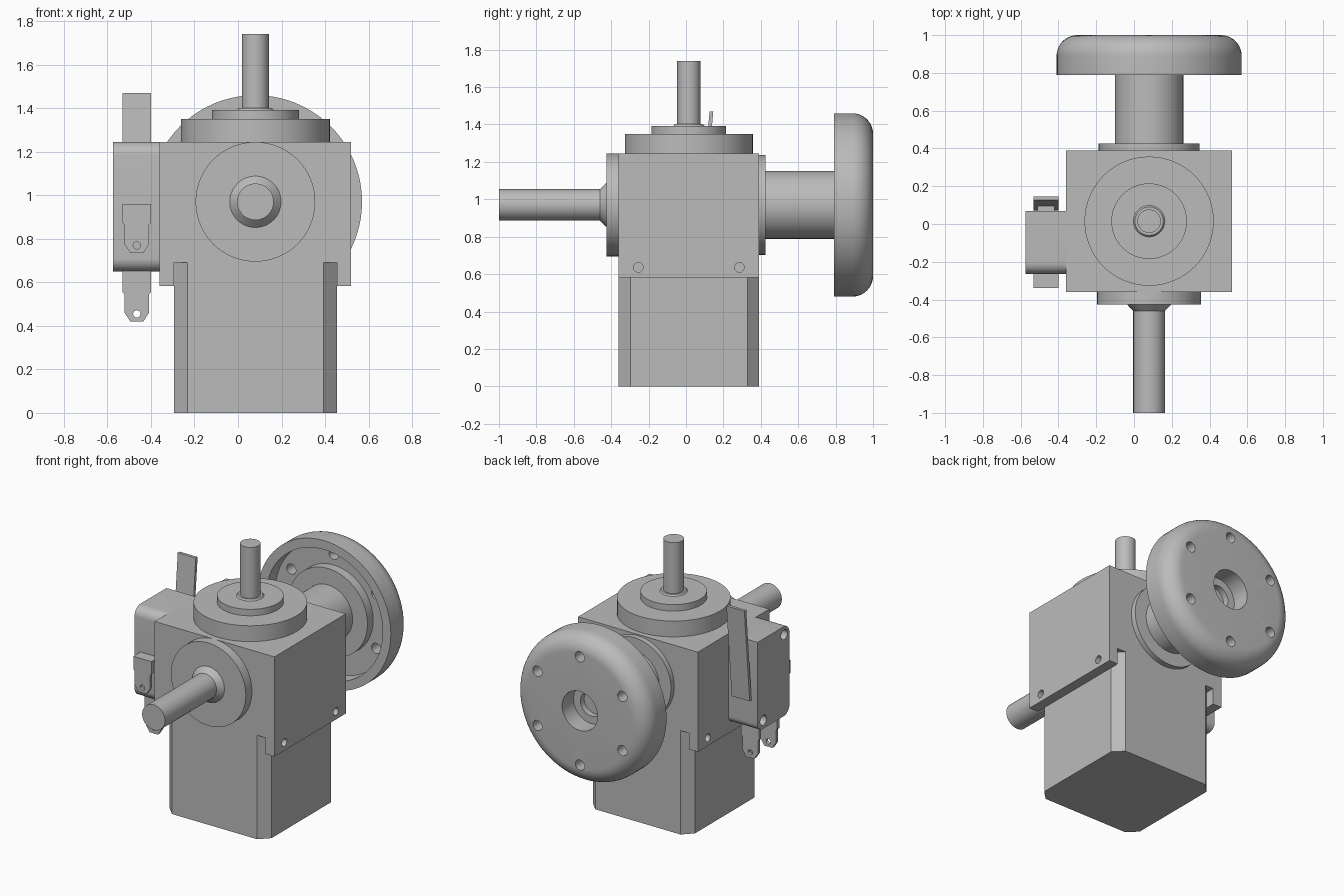
import bpy, bmesh, math
from mathutils import Vector, Matrix

if "Cube" in bpy.data.objects:
    bpy.data.objects.remove(bpy.data.objects["Cube"], do_unlink=True)

grey = bpy.data.materials.new("machine grey")
grey.use_nodes = True
grey.diffuse_color = (0.5, 0.5, 0.5, 1)
grey.node_tree.nodes["Principled BSDF"].inputs["Base Color"].default_value = (0.5, 0.5, 0.5, 1)

CX, CY, CZ = 0.08, 0.015, 0.97   # where the shaft axes cross


def place(axis, a, b, h):
    """Turn section coordinates a, b and a distance h along an axis into a point."""
    return {"x": Vector((h, a, b)), "y": Vector((a, h, b)), "z": Vector((a, b, h))}[axis]


def finish(name, bm):
    bmesh.ops.recalc_face_normals(bm, faces=bm.faces)
    mesh = bpy.data.meshes.new(name)
    bm.to_mesh(mesh)
    bm.free()
    mesh.materials.append(grey)
    ob = bpy.data.objects.new(name, mesh)
    bpy.context.collection.objects.link(ob)
    return ob


def prism(name, axis, points, lo, hi):
    bm = bmesh.new()
    face = bm.faces.new([bm.verts.new(place(axis, a, b, lo)) for a, b in points])
    out = bmesh.ops.extrude_face_region(bm, geom=[face])["geom"]
    moved = [v for v in out if isinstance(v, bmesh.types.BMVert)]
    bmesh.ops.translate(bm, verts=moved, vec=place(axis, 0, 0, hi - lo))
    return finish(name, bm)


def box(name, x, y, z):
    return prism(name, "z", [(x[0], y[0]), (x[1], y[0]), (x[1], y[1]), (x[0], y[1])], *z)


def lathe(name, axis, centre, profile, closed=False, steps=64):
    """Revolve (radius, distance) points about an axis through centre."""
    bm = bmesh.new()
    vs = [bm.verts.new(place(axis, centre[0] + r, centre[1], h)) for r, h in profile]
    pairs = list(zip(vs, vs[1:])) + ([(vs[-1], vs[0])] if closed else [])
    edges = [bm.edges.new(p) for p in pairs]
    bmesh.ops.spin(bm, geom=vs + edges, cent=place(axis, *centre, 0),
                   axis=place(axis, 0, 0, 1), angle=2 * math.pi, steps=steps)
    bmesh.ops.remove_doubles(bm, verts=bm.verts, dist=0.0002)
    return finish(name, bm)


def rod(name, axis, centre, radius, lo, hi, steps=64):
    return lathe(name, axis, centre, [(0, lo), (radius, lo), (radius, hi), (0, hi)], steps=steps)


def cut(ob, cutters):
    for c in cutters:
        c.hide_render = True
        mod = ob.modifiers.new("cut", "BOOLEAN")
        mod.operation, mod.solver, mod.object = "DIFFERENCE", "EXACT", c
        bpy.context.view_layer.objects.active = ob
        bpy.ops.object.modifier_apply(modifier=mod.name)
        bpy.data.objects.remove(c, do_unlink=True)


def arc(a, b, r, start, end, n=8):
    angles = [math.radians(start + (end - start) * i / n) for i in range(n + 1)]
    return [(a + r * math.cos(t), b + r * math.sin(t)) for t in angles]


# Lower block with chamfered vertical corners
HX, HY, CH = 0.375, 0.375, 0.062
quarter = [(HX - CH, HY), (HX, HY - CH)]
outline = []
for sx, sy in ((1, 1), (1, -1), (-1, -1), (-1, 1)):
    corner = [(CX + sx * a, CY + sy * b) for a, b in quarter]
    outline += corner if sx * sy > 0 else corner[::-1]
prism("lower_block", "z", outline, 0, 0.6)

# Gear housing with corner reliefs and side screw holes
housing = box("housing", (-0.36, 0.52), (CY - HY, CY + HY), (0.583, 1.245))
cutters = []
for sx in (-1, 1):
    for sy in (-1, 1):
        e = 0.02
        tri = [(HX, HY - CH), (HX, HY + e), (HX - CH, HY + e), (HX - CH, HY)]
        cutters.append(prism("relief", "z", [(CX + sx * a, CY + sy * b) for a, b in tri], 0.5, 0.69))
        face = CX + sx * 0.44
        cutters.append(rod("screw_hole", "x", (CY + sy * 0.27, 0.636), 0.026,
                           face - 0.06, face + 0.06, 20))
cut(housing, cutters)

# Front flange and input shaft
rod("front_flange", "y", (CX, CZ), 0.275, -0.425, -0.34)
lathe("front_shaft", "y", (CX, CZ),
      [(0, -0.4), (0.118, -0.4), (0.118, -0.425), (0.084, -0.46), (0.084, -1), (0, -1)])

# Stepped top cover and vertical shaft
lathe("top_cover", "z", (CX, CY),
      [(0, 1.23), (0.342, 1.23), (0.342, 1.35), (0.2, 1.35), (0.2, 1.393),
       (0.083, 1.393), (0.075, 1.402), (0, 1.402)])
rod("top_shaft", "z", (CX, CY), 0.062, 1.38, 1.74)

# Rear flange and sleeve
rod("rear_flange", "y", (CX, CZ), 0.267, 0.37, 0.425)
rod("rear_sleeve", "y", (CX, CZ), 0.181, 0.4, 0.84)

# Rounded handwheel, hollow in front, with bolt circle
rim = arc(0.38, 0.89, 0.11, 0, 90, 10)
wheel = lathe("handwheel", "y", (CX, CZ),
              [(0.08, 0.83), (0.29, 0.83), (0.29, 0.89), (0.43, 0.89), (0.43, 0.79), (0.49, 0.79)]
              + rim + [(0.13, 1.0), (0.13, 0.88), (0.08, 0.88)], closed=True, steps=80)
holes = []
for k in range(6):
    t = math.radians(30 + 60 * k)
    holes.append(rod("bolt_hole", "y", (CX + 0.36 * math.cos(t), CZ + 0.36 * math.sin(t)),
                     0.034, 0.85, 1.05, 20))
cut(wheel, holes)

# Limit switch case on the side, with two mounting holes
case = prism("switch_case", "x",
             [(0.07, 1.245)] + arc(-0.205, 1.185, 0.06, 90, 180)
             + arc(-0.205, 0.71, 0.06, 180, 270) + arc(0.02, 0.70, 0.05, 270, 360),
             -0.575, -0.35)
cut(case, [rod("mount_hole", "x", (y, z), 0.033, -0.65, -0.38, 20)
           for y, z in ((-0.21, 1.19), (0.01, 0.705))])

# Switch terminals: tabs with shoulders, clipped ends and a hole
SX = -0.465


def tab(name, y, top, shoulder, bottom, thick=0.022):
    half = [(0.066, top), (0.066, shoulder), (0.056, shoulder - 0.01),
            (0.056, bottom + 0.04), (0.03, bottom)]
    pts = [(SX + a, z) for a, z in half] + [(SX - a, z) for a, z in half[::-1]]
    ob = prism(name, "y", pts, y - thick / 2, y + thick / 2)
    cut(ob, [rod("tab_hole", "y", (SX, bottom + 0.035), 0.017, y - 0.1, y + 0.1, 16)])


tab("rear_terminal", -0.02, 0.67, 0.555, 0.42)
tab("middle_terminal", -0.21, 0.67, 0.555, 0.42)
tab("front_terminal", -0.329, 0.96, 0.875, 0.735)
box("front_terminal_arm", (SX - 0.066, SX + 0.066), (-0.33, -0.25), (0.938, 0.96))

# Tilted switch lever and its plunger
prism("switch_lever", "x",
      [(0.06, 0.85), (0.09, 0.85), (0.146, 1.47), (0.126, 1.47), (0.073, 0.87), (0.06, 0.87)],
      SX - 0.066, SX + 0.066)
box("switch_plunger", (SX - 0.045, SX + 0.045), (0.06, 0.098), (1.06, 1.11))

# Smooth the round parts, keep the edges sharp
bpy.ops.object.select_all(action="DESELECT")
for ob in bpy.context.collection.objects:
    if ob.type == "MESH" and grey.name in ob.data.materials:
        ob.select_set(True)
        bpy.context.view_layer.objects.active = ob
bpy.ops.object.shade_smooth_by_angle(angle=math.radians(30))
